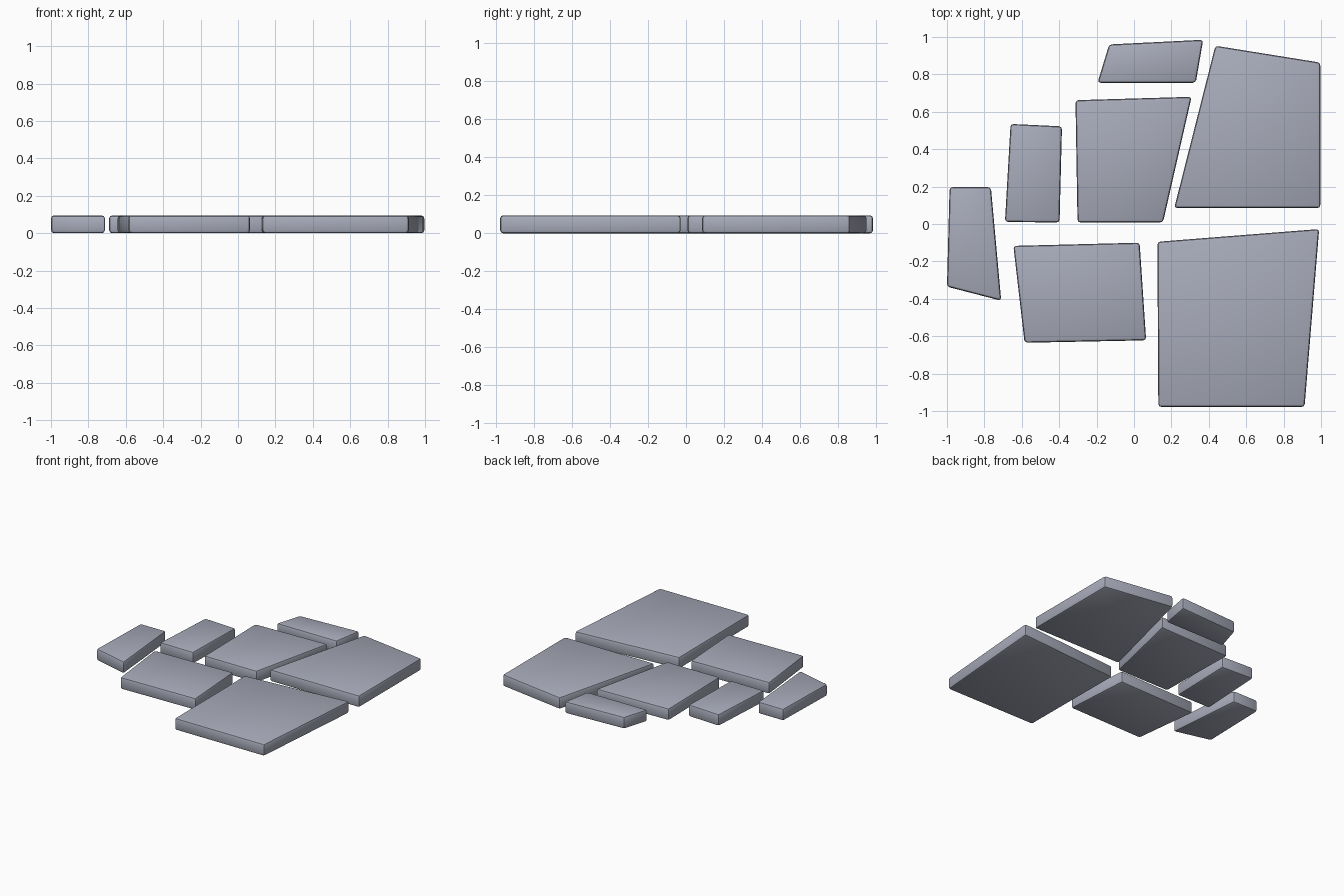
import bpy, bmesh

if "Cube" in bpy.data.objects:
    bpy.data.objects.remove(bpy.data.objects["Cube"])

HEIGHT = 0.095

stone = bpy.data.materials.new("blue_grey_stone")
stone.diffuse_color = (0.39, 0.41, 0.49, 1)
stone.use_nodes = True
stone.node_tree.nodes["Principled BSDF"].inputs["Base Color"].default_value = stone.diffuse_color


def slab(name, outline):
    """Flat paving slab: extruded outline with softened edges."""
    bm = bmesh.new()
    base = bm.faces.new([bm.verts.new((x, y, 0)) for x, y in outline])
    ext = bmesh.ops.extrude_face_region(bm, geom=[base])
    for v in ext["geom"]:
        if isinstance(v, bmesh.types.BMVert):
            v.co.z = HEIGHT
    bmesh.ops.recalc_face_normals(bm, faces=bm.faces[:])
    bmesh.ops.bevel(bm, geom=bm.edges[:], offset=0.016, segments=2,
                    profile=0.5, affect='EDGES')
    mesh = bpy.data.meshes.new(name)
    bm.to_mesh(mesh)
    bm.free()
    mesh.materials.append(stone)
    obj = bpy.data.objects.new(name, mesh)
    bpy.context.collection.objects.link(obj)
    bpy.ops.object.select_all(action='DESELECT')
    obj.select_set(True)
    bpy.context.view_layer.objects.active = obj
    bpy.ops.object.shade_smooth_by_angle()


# Stepping stones, outlines seen from above
slabs = {
    "back_small_slab": [(-0.195, 0.755), (0.33, 0.755), (0.37, 0.985), (-0.133, 0.96)],
    "back_right_slab": [(0.215, 0.085), (0.996, 0.085), (0.996, 0.863), (0.435, 0.953)],
    "middle_slab": [(-0.302, 0.008), (0.155, 0.008), (0.308, 0.68), (-0.313, 0.662)],
    "left_slab": [(-0.69, 0.011), (-0.398, 0.008), (-0.385, 0.522), (-0.66, 0.535)],
    "far_left_slab": [(-1.0, -0.335), (-0.71, -0.41), (-0.765, 0.197), (-0.986, 0.197)],
    "front_left_slab": [(-0.585, -0.635), (0.065, -0.622), (0.03, -0.1), (-0.645, -0.117)],
    "front_right_slab": [(0.13, -0.978), (0.912, -0.978), (0.99, -0.027), (0.125, -0.095)],
}
for name, outline in slabs.items():
    slab(name, outline)
